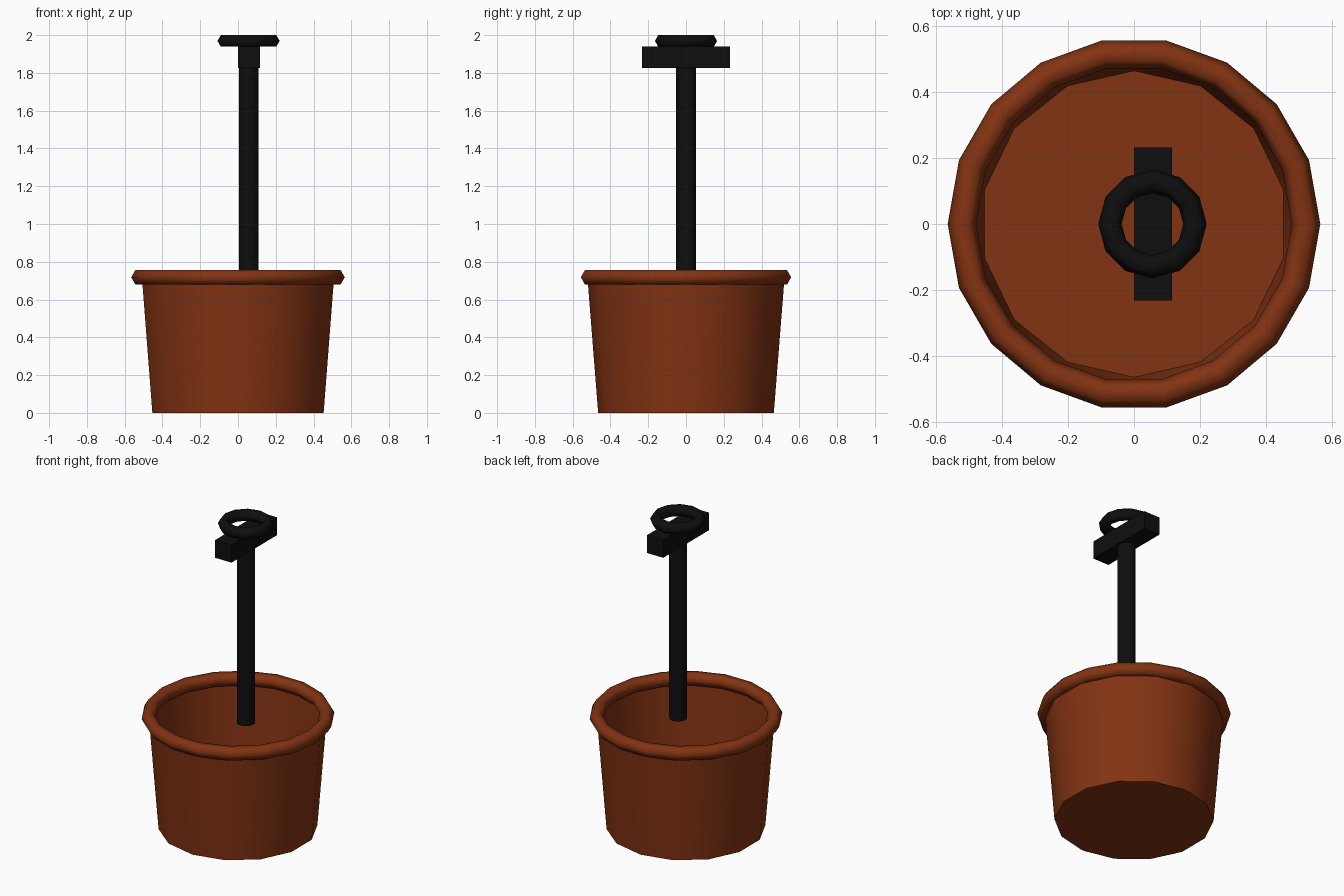
import bpy, bmesh, math

if "Cube" in bpy.data.objects:
    bpy.data.objects.remove(bpy.data.objects["Cube"])


def material(name, rgb):
    m = bpy.data.materials.new(name)
    m.diffuse_color = (*rgb, 1.0)
    m.use_nodes = True
    m.node_tree.nodes["Principled BSDF"].inputs["Base Color"].default_value = m.diffuse_color
    return m


terracotta = material("terracotta", (0.225, 0.033, 0.006))
black = material("black", (0.0045, 0.0045, 0.0045))


def finish(name, bm, mat, smooth=True):
    mesh = bpy.data.meshes.new(name)
    bm.to_mesh(mesh)
    bm.free()
    mesh.materials.append(mat)
    ob = bpy.data.objects.new(name, mesh)
    bpy.context.collection.objects.link(ob)
    if smooth:
        bpy.ops.object.select_all(action='DESELECT')
        ob.select_set(True)
        bpy.context.view_layer.objects.active = ob
        bpy.ops.object.shade_smooth_by_angle(angle=math.radians(65))
    return ob


def lathe(name, profile, sides, mat, x=0.0, start=0.0, closed=False, caps=()):
    """Revolve (radius, z) points about a vertical axis at x."""
    bm = bmesh.new()
    rings = []
    for r, z in profile:
        angles = [start + 2 * math.pi * i / sides for i in range(sides)]
        rings.append([bm.verts.new((x + r * math.cos(a), r * math.sin(a), z)) for a in angles])
    pairs = list(zip(rings, rings[1:]))
    if closed:
        pairs.append((rings[-1], rings[0]))
    for low, high in pairs:
        for i in range(sides):
            j = (i + 1) % sides
            bm.faces.new((low[i], low[j], high[j], high[i]))
    if "bottom" in caps:
        bm.faces.new(rings[0][::-1])
    if "top" in caps:
        bm.faces.new(rings[-1])
    return finish(name, bm, mat)


def ring(name, major, minor, z, sides, mat, x=0.0):
    """Torus with a hexagonal section."""
    section = [(major + minor * math.cos(k * math.pi / 3),
                z + minor * math.sin(k * math.pi / 3)) for k in range(6)]
    return lathe(name, section, sides, mat, x, closed=True)


# Open tapered pot with a floor, and its rolled rim
lathe("pot", [(0.465, 0.0), (0.522, 0.72)], 14, terracotta,
      start=math.pi / 2, caps=("bottom",))
ring("pot_rim", 0.522, 0.0433, 0.718, 18, terracotta)

# Upright pole hanging just inside the rim
POLE_X = 0.056
lathe("pole", [(0.053, 0.69), (0.053, 1.83)], 14, black, x=POLE_X,
      start=math.pi / 2, caps=("bottom", "top"))

# Crossbar on top of the pole
bm = bmesh.new()
bmesh.ops.create_cube(bm, size=1.0)
for v in bm.verts:
    v.co = (POLE_X + 0.002 + v.co.x * 0.116, v.co.y * 0.464, 1.8825 + v.co.z * 0.115)
finish("crossbar", bm, black, smooth=False)

# Ring lying on the crossbar
ring("top_ring", 0.129, 0.0355, 1.9693, 12, black, x=POLE_X)
